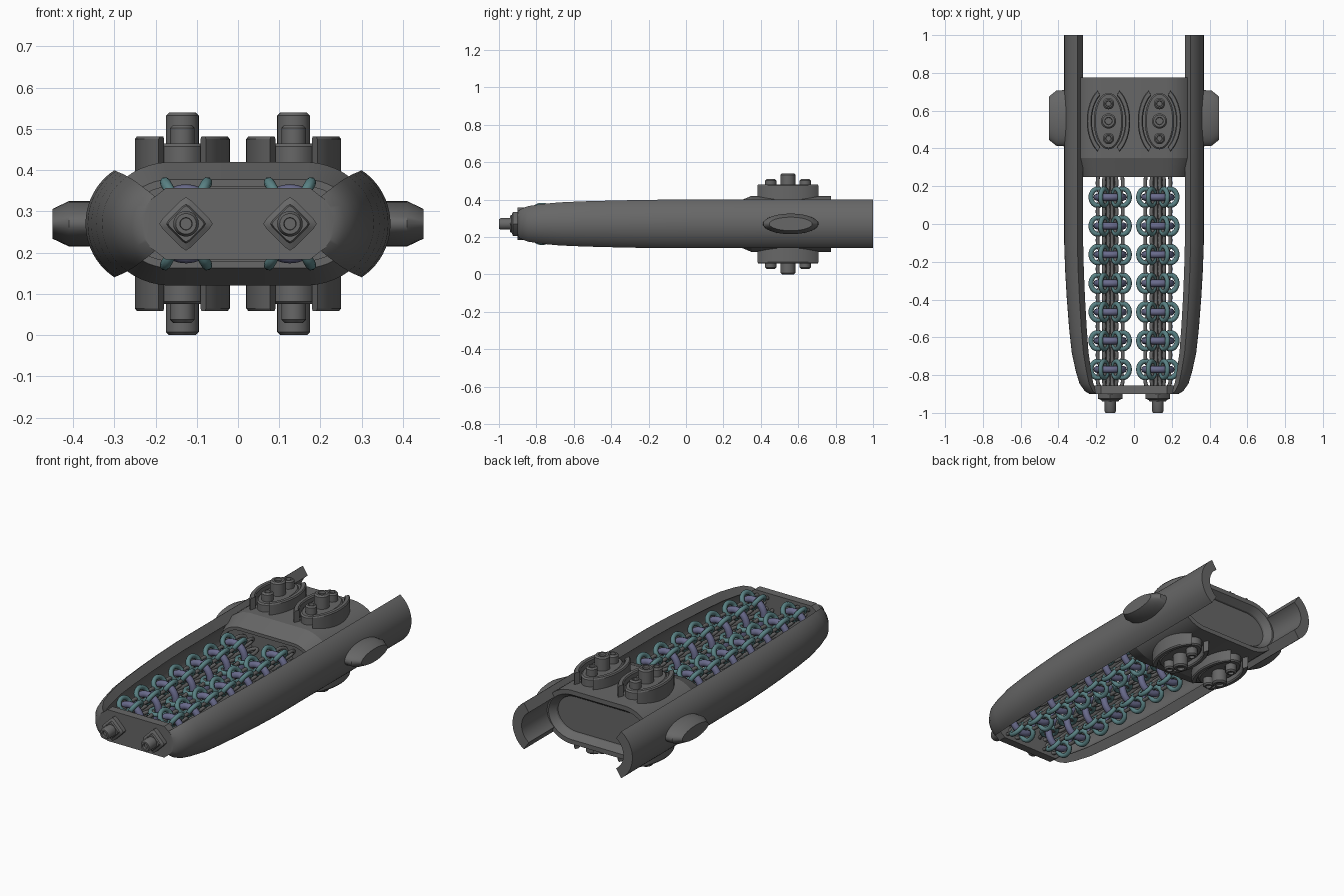
import bpy, bmesh, math
from mathutils import Vector
from math import cos, sin, pi, radians

if "Cube" in bpy.data.objects:
    bpy.data.objects.remove(bpy.data.objects["Cube"])

ZC = 0.27  # height of the mid plane


def material(name, rgb):
    m = bpy.data.materials.new(name)
    m.diffuse_color = (*rgb, 1)
    m.use_nodes = True
    m.node_tree.nodes["Principled BSDF"].inputs["Base Color"].default_value = m.diffuse_color
    return m


GREY = material("dark grey metal", (0.135, 0.135, 0.135))
TEAL = material("teal wire", (0.1, 0.22, 0.23))
PURPLE = material("purple ring", (0.14, 0.145, 0.26))


def finish(name, bm, mat, angle=32):
    bmesh.ops.recalc_face_normals(bm, faces=bm.faces[:])
    me = bpy.data.meshes.new(name)
    bm.to_mesh(me)
    bm.free()
    me.materials.append(mat)
    for p in me.polygons:
        p.use_smooth = True
    me.set_sharp_from_angle(angle=radians(angle))
    ob = bpy.data.objects.new(name, me)
    bpy.context.collection.objects.link(ob)
    return ob


def loft(bm, rings):
    """Skin a list of closed rings and cap both ends."""
    vs = [[bm.verts.new(p) for p in r] for r in rings]
    n = len(vs[0])
    for a, b in zip(vs, vs[1:]):
        for i in range(n):
            j = (i + 1) % n
            bm.faces.new((a[i], a[j], b[j], b[i]))
    bm.faces.new(vs[0])
    bm.faces.new(vs[-1])


def oval(c, axis, a, b, n=32):
    """Ellipse ring around an axis; a, b are the two half sizes."""
    out = []
    for i in range(n):
        t = 2 * pi * i / n
        u, v = a * cos(t), b * sin(t)
        d = {'x': (0, u, v), 'y': (u, 0, v), 'z': (u, v, 0)}[axis]
        out.append(Vector(c) + Vector(d))
    return out


def wire_ring(bm, c, u, v, a, b, r, n=24, m=8):
    """Oval torus in the plane of u and v."""
    w = u.cross(v)
    vs = []
    for i in range(n):
        t = 2 * pi * i / n
        p = c + u * a * cos(t) + v * b * sin(t)
        d = (u * b * cos(t) + v * a * sin(t)).normalized()
        vs.append([bm.verts.new(p + d * r * cos(2 * pi * k / m) + w * r * sin(2 * pi * k / m))
                   for k in range(m)])
    for i in range(n):
        for k in range(m):
            j, l = (i + 1) % n, (k + 1) % m
            bm.faces.new((vs[i][k], vs[j][k], vs[j][l], vs[i][l]))


# C-shaped side shells, tapering towards the front
path = [(1, 1, .214), (.4, 1, .214), (-.1, 1, .214), (-.25, .985, .211), (-.4, .96, .206),
        (-.55, .93, .199), (-.68, .885, .192), (-.78, .81, .182), (-.845, .73, .175),
        (-.885, .61, .165), (-.9, .5, .157)]
for sx, side in ((1, "right"), (-1, "left")):
    bm = bmesh.new()
    rings = []
    for y, s, cx in path:
        ts = [radians(-56.5 + 113 * i / 20) for i in range(21)]
        prof = [(.1557, t) for t in ts] + [(.1, t) for t in reversed(ts)]
        rings.append([(sx * (cx + s * r * cos(t)), y, ZC + s * r * sin(t)) for r, t in prof])
    loft(bm, rings)
    finish(side + "_side_shell", bm, GREY)

    # oval knob on the side
    bm = bmesh.new()
    loft(bm, [oval((sx * x, .56, ZC), 'x', a, b, 40) for x, a, b in
              ((.33, .15, .055), (.41, .147, .055), (.45, .115, .036))])
    finish(side + "_side_knob", bm, GREY)


# central body with a sloped front and recessed ends
def body_ring(y, inset):
    pts = []
    for i in range(48):
        t = 2 * pi * (i + .5) / 48
        x = math.copysign(.16, cos(t)) + (.17 - inset) * cos(t)
        pts.append((x, y, ZC + (.15 - inset) * sin(t)))
    return pts


bm = bmesh.new()
loft(bm, [body_ring(*s) for s in ((.28, .06), (.25, .06), (.25, .042), (.35, 0), (.775, 0),
                                  (.775, .025), (.74, .05), (.73, .052))])
finish("central_body", bm, GREY, 20)

# front plate with chamfered corners
bm = bmesh.new()
plate = [(.215, -.055), (.215, .055), (.175, .087), (-.175, .087),
         (-.215, .055), (-.215, -.055), (-.175, -.087), (.175, -.087)]
loft(bm, [[(x, y, ZC + z) for x, z in plate] for y in (-.9, -.855)])
finish("front_plate", bm, GREY)


# top and bottom mounts: oval pad, two curved guards, three studs
def mount(cx, sz, name):
    cy = .545

    def z(h):
        return ZC + sz * h
    bm = bmesh.new()
    loft(bm, [oval((cx, cy, z(h)), 'z', a, b) for h, a, b in
              ((.1, .078, .15), (.188, .078, .15), (.195, .07, .142))])
    finish(name + "_pad", bm, GREY)
    bm = bmesh.new()
    for g in (1, -1):
        rings = []
        for i in range(17):
            t = radians(-60 + 120 * i / 16)
            prof = [(.115, .188, .1), (.115, .188, .205), (.11, .183, .212),
                    (.093, .16, .212), (.088, .155, .205), (.088, .155, .1)]
            rings.append([(cx + g * a * cos(t), cy + b * sin(t), z(h)) for a, b, h in prof])
        loft(bm, rings)
    finish(name + "_guards", bm, GREY)
    bm = bmesh.new()
    for dy, r, top in ((0, .04, .27), (.092, .03, .24), (-.092, .03, .24)):
        loft(bm, [oval((cx, cy + dy, z(h)), 'z', q, q, 24) for h, q in
                  ((.18, r), (top - .008, r), (top, r - .008), (top, r * .5), (top - .012, r * .45))])
    finish(name + "_studs", bm, GREY)


for cx, side in ((.135, "right"), (-.135, "left")):
    mount(cx, 1, side + "_top_mount")
    mount(cx, -1, side + "_bottom_mount")

# ring chains on rods, with a diamond nut and stud at the front
Y = Vector((0, 1, 0))
STEP = .152
for cx, side in ((.126, "right"), (-.126, "left")):
    bm = bmesh.new()
    loft(bm, [oval((cx, y, ZC), 'y', .018, .018, 16) for y in (-.88, .3)])
    finish(side + "_rod", bm, GREY)

    purple, teal, grey = bmesh.new(), bmesh.new(), bmesh.new()
    for k in range(8):
        y = -.77 + k * STEP
        c = Vector((cx, y, ZC))
        if k < 7:
            wire_ring(purple, c, Vector((1, 0, 0)), Vector((0, 0, 1)), .07, .077, .019, 32)
        for q in range(6):
            t = q * pi / 3
            d = Vector((cos(t), 0, sin(t)))
            off = Vector((.066 * cos(t), 0, .08 * sin(t)))
            if k < 7:
                wire_ring(teal, c + off, d, Y, .036, .044, .013)
            # grey links joining neighbouring clusters; the first ones end inside the plate
            wire_ring(grey, c + off * .65 - Y * (STEP / 2 if k else .055), d, Y,
                      .024, .06 if k else .045, .01)
    finish(side + "_purple_rings", purple, PURPLE, 60)
    finish(side + "_teal_rings", teal, TEAL, 60)
    finish(side + "_link_rings", grey, GREY, 60)

    # diamond nut with trimmed corners
    bm = bmesh.new()
    rings = []
    for y, r in ((-.89, .068), (-.925, .068), (-.932, .05), (-.94, .046)):
        ring = []
        for i in range(4):
            for da in (-.2, 0, .2):
                t = i * pi / 2 + da
                rr = r * (.95 if da == 0 else .86)
                ring.append((cx + rr * cos(t), y, ZC + rr * sin(t)))
        rings.append(ring)
    loft(bm, rings)
    finish(side + "_front_nut", bm, GREY)
    bm = bmesh.new()
    loft(bm, [oval((cx, y, ZC), 'y', r, r, 24) for y, r in
              ((-.93, .031), (-.99, .031), (-1, .025), (-1, .015), (-.985, .014))])
    finish(side + "_front_stud", bm, GREY)
